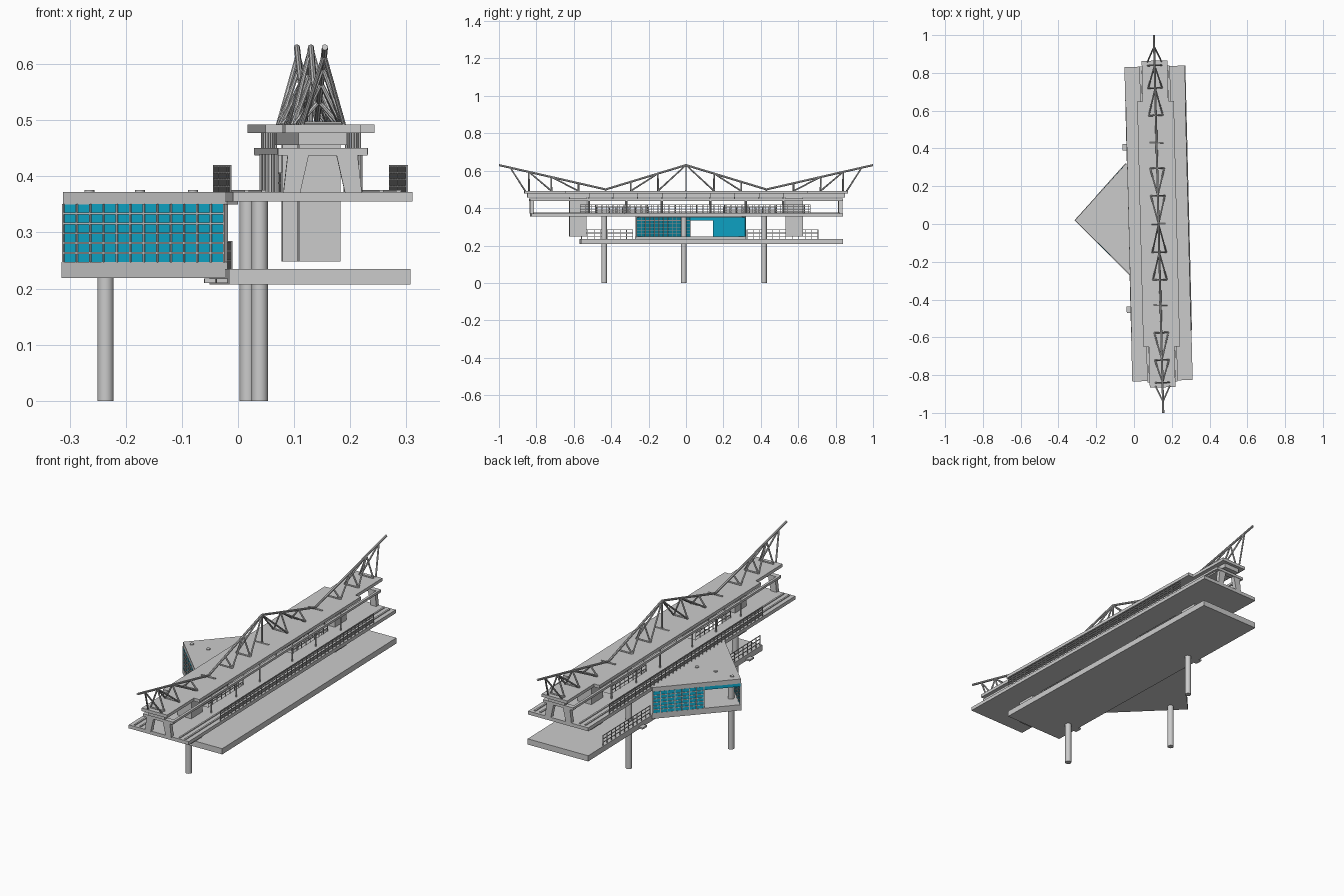
import bpy, bmesh, math
from mathutils import Matrix, Vector

if "Cube" in bpy.data.objects:
    bpy.data.objects.remove(bpy.data.objects["Cube"])

# The long decks run along a slightly turned axis
DECK = Matrix.Translation((0.13, 0, 0)) @ Matrix.Rotation(0.025, 4, 'Z')
WORLD = Matrix.Identity(4)

glass = bpy.data.materials.new("blue_glass")
glass.diffuse_color = (0.005, 0.43, 0.65, 1)
glass.use_nodes = True
glass.node_tree.nodes["Principled BSDF"].inputs["Base Color"].default_value = glass.diffuse_color


def finish(name, bm, M, mat=None, smooth=False):
    bm.transform(M)
    bmesh.ops.recalc_face_normals(bm, faces=bm.faces)
    me = bpy.data.meshes.new(name)
    bm.to_mesh(me)
    bm.free()
    ob = bpy.data.objects.new(name, me)
    bpy.context.collection.objects.link(ob)
    if mat:
        me.materials.append(mat)
    if smooth:
        bpy.context.view_layer.objects.active = ob
        ob.select_set(True)
        bpy.ops.object.shade_smooth_by_angle()
        ob.select_set(False)
    return ob


def boxes(name, items, M=DECK, mat=None):
    """items: (x0, x1, y0, y1, z0, z1)"""
    bm = bmesh.new()
    for x0, x1, y0, y1, z0, z1 in items:
        T = Matrix.Translation(((x0 + x1) / 2, (y0 + y1) / 2, (z0 + z1) / 2))
        S = Matrix.Diagonal((x1 - x0, y1 - y0, z1 - z0, 1))
        bmesh.ops.create_cube(bm, size=1, matrix=T @ S)
    return finish(name, bm, M, mat)


def extrude_up(bm, faces, h):
    ext = bmesh.ops.extrude_face_region(bm, geom=faces)
    verts = [v for v in ext["geom"] if isinstance(v, bmesh.types.BMVert)]
    bmesh.ops.translate(bm, verts=verts, vec=(0, 0, h))


def prism(name, pts, z0, z1, M=WORLD, mat=None):
    bm = bmesh.new()
    f = bm.faces.new([bm.verts.new((x, y, z0)) for x, y in pts])
    extrude_up(bm, [f], z1 - z0)
    return finish(name, bm, M, mat)


def slab(name, xs, ys, holes, z0, z1):
    """Grid slab with some cells left open"""
    bm = bmesh.new()
    g = [[bm.verts.new((x, y, z0)) for y in ys] for x in xs]
    faces = [bm.faces.new((g[i][j], g[i + 1][j], g[i + 1][j + 1], g[i][j + 1]))
             for i in range(len(xs) - 1) for j in range(len(ys) - 1) if (i, j) not in holes]
    extrude_up(bm, faces, z1 - z0)
    return finish(name, bm, DECK)


def rods(name, segs, r, sides=8, M=DECK):
    bm = bmesh.new()
    for a, b in segs:
        a, b = Vector(a), Vector(b)
        R = (b - a).to_track_quat('Z', 'Y').to_matrix().to_4x4()
        bmesh.ops.create_cone(bm, cap_ends=True, segments=sides, radius1=r, radius2=r,
                              depth=(b - a).length, matrix=Matrix.Translation((a + b) / 2) @ R)
    return finish(name, bm, M, smooth=sides > 6)


def railing(name, x, y0, y1, z, h, posts, bars, t=0.0015):
    items = [(x - t, x + t, y - t, y + t, z, z + h)
             for y in (y0 + (y1 - y0) * i / (posts - 1) for i in range(posts))]
    items += [(x - t, x + t, y0, y1, z + h * (k + 1) / bars - 2 * t, z + h * (k + 1) / bars)
              for k in range(bars)]
    return boxes(name, items)


# Decks
boxes("lower_deck", [(-0.16, 0.163, -0.565, 0.835, 0.207, 0.235)])
slab("upper_deck", (-0.16, -0.045, 0.03, 0.16), (-0.83, -0.48, -0.2, 0.2, 0.48, 0.835),
     {(1, 1), (1, 3)}, 0.355, 0.372)
boxes("deck_strips", [(s * x - 0.004, s * x + 0.004, -0.82, 0.82, 0.372, 0.376)
                      for s in (-1, 1) for x in (0.105, 0.135)])

# Round columns and their brackets
rods("deck_columns", [((-0.102, y, 0), (-0.102, y, 0.357)) for y in (-0.435, 0.42)], 0.0145, 24)
rods("room_column", [((-0.236, -0.012, 0), (-0.236, -0.012, 0.352))], 0.0145, 24, WORLD)
boxes("column_brackets", [(-0.18, -0.155, y - 0.017, y + 0.017, 0.21, 0.218) for y in (-0.45, 0.41)])

# Stair and lift cores
boxes("cores", [(-0.037, 0.037, y - 0.046, y + 0.046, 0.248, 0.478) for y in (-0.578, 0.578)])

# Roof with narrower ends, ceiling beam and side gutters
roof = [(-0.097, -0.65), (0.097, -0.65), (0.097, 0.65), (-0.097, 0.65)]
roof = [(-0.068, -0.865), (0.068, -0.865), (0.068, -0.65)] + roof[1:3] + \
       [(0.068, 0.65), (0.068, 0.865), (-0.068, 0.865), (-0.068, 0.65), roof[3], roof[0], (-0.068, -0.65)]
prism("roof", roof, 0.477, 0.492, DECK)
boxes("ceiling_beam", [(-0.043, 0.043, -0.85, 0.85, 0.456, 0.479)])
boxes("gutters", [(s * 0.075 - 0.006, s * 0.075 + 0.006, -0.83, 0.83, 0.439, 0.45) for s in (-1, 1)])
boxes("end_crossbeams", [(-0.08, 0.08, y - 0.012, y + 0.012, 0.437, 0.45) for y in (-0.825, 0.825)])
rods("gutter_hangers", [((s * 0.075, y * 0.13, 0.448), (s * 0.075, y * 0.13, 0.479))
                        for s in (-1, 1) for y in range(-4, 5)], 0.0015, 6)
rods("roof_posts", [((s * 0.075, y, 0.37), (s * 0.075, y, 0.441))
                    for s in (-1, 1) for y in (-0.52, -0.32, -0.13, 0.13, 0.32, 0.52)], 0.004, 8)

# Tapered end legs
side_on = Matrix(((1, 0, 0, 0), (0, 0, 1, 0), (0, 1, 0, 0), (0, 0, 0, 1)))
for end, y in (("front", -0.825), ("back", 0.825)):
    for side, s in (("left", -1), ("right", 1)):
        leg = [(s * 0.07, 0.37), (s * 0.061, 0.45), (s * 0.022, 0.45), (s * 0.04, 0.37)]
        prism(f"{end}_{side}_leg", leg, y - 0.01, y + 0.01, DECK @ side_on)

# Roof truss: centre top chord, paired struts and crossbars
Z0, W = 0.492, 0.037


def chord(y):
    y = abs(y)
    return 0.63 - 0.13 * y / 0.43 if y < 0.43 else 0.5 + 0.13 * (y - 0.43) / 0.57


nodes = [0.15, 0.295, 0.43, 0.575, 0.72, 0.84]
top = lambda y: (0, y, chord(y))
chords = [(top(a), top(b)) for a, b in ((-1, -0.43), (-0.43, 0), (0, 0.43), (0.43, 1))]
rods("truss_top_chord", chords, 0.0055, 8)
struts = [((0, 0, Z0), top(0))]
bars = [((-W, 0, Z0), (W, 0, Z0))]
for d in (-1, 1):
    bars += [((-W, d * y, Z0 + 0.002), (W, d * y, Z0 + 0.002)) for y in nodes]
    links = [(0, 0.15), (0.15, 0.15), (0.15, 0.295), (0.295, 0.295), (0.575, 0.575), (0.72, 0.575),
             (0.72, 0.72), (0.84, 0.72), (0.84, 0.84), (0.94, 0.86)]
    struts += [(top(d * t), (s * W, d * b, Z0)) for t, b in links for s in (-1, 1)]
rods("truss_struts", struts, 0.004, 8)
rods("truss_crossbars", bars, 0.004, 8)

# Railings
for side, s in (("left", -1), ("right", 1)):
    railing(f"upper_{side}_railing", s * 0.157, -0.57, 0.66, 0.372, 0.048, 42, 4)
railing("lower_front_railing", -0.155, -0.555, -0.28, 0.235, 0.05, 9, 3)
railing("lower_back_railing", -0.155, 0.33, 0.71, 0.235, 0.05, 12, 3)
for end, y0, y1 in (("front", -0.48, -0.2), ("back", 0.2, 0.48)):
    for side, x in (("left", -0.047), ("right", 0.032)):
        railing(f"{end}_stairwell_{side}_rail", x, y0, y1, 0.372, 0.035, 9, 2)

# Triangular room: floor, roof, roof lights
tri = [(-0.315, 0.02), (-0.02, -0.272), (-0.042, 0.322)]
prism("room_floor", tri, 0.219, 0.247)
prism("room_roof", [(-0.312, 0.02), (-0.02, -0.27), (0.0, -0.25), (-0.02, 0.3), (-0.042, 0.32)], 0.35, 0.372)
rods("roof_lights", [((x, y, 0.371), (x, y, 0.376))
                     for x, y in ((-0.265, 0.02), (-0.175, 0.02), (-0.08, 0.03))], 0.009, 16, WORLD)


def wall_frame(a, b, flip):
    u = Vector((b[0] - a[0], b[1] - a[1], 0))
    length = u.length
    u.normalize()
    n = Vector((u.y, -u.x, 0)) * flip
    M = Matrix((u, (0, 0, 1), n)).transposed().to_4x4()
    M.translation = (a[0], a[1], 0)
    return M, length


# Glass walls with mullion grids; the back wall has a wide opening by the corner
ZB, ZT = 0.246, 0.351
A = (-0.309, 0.02)


def mullions(name, M, u0, u1, cols, d0, d1):
    t = 0.0016
    us = [u0 + (u1 - u0) * i / cols for i in range(cols + 1)]
    vs = [ZB + (ZT - ZB) * i / 6 for i in range(7)]
    boxes(name, [(u - t, u + t, ZB, ZT, d0, d1) for u in us] +
          [(u0, u1, v - t, v + t, d0, d1) for v in vs[1:-1]], M)


F, lf = wall_frame(A, (-0.022, -0.266), 1)
prism("front_glass", [(0, ZB), (lf, ZB), (lf, ZT), (0, ZT)], -0.002, 0.002, F, glass)
mullions("front_mullions", F, 0, lf, 12, -0.004, 0.005)
B, lb = wall_frame(A, (-0.043, 0.317), -1)
gap = lb * 0.42
prism("back_glass", [(gap, ZB), (lb, ZB), (lb, ZT), (0, ZT), (0, 0.335), (gap, 0.335)], -0.002, 0.002, B, glass)
mullions("back_mullions", B, gap, lb, 7, 0.001, 0.005)
